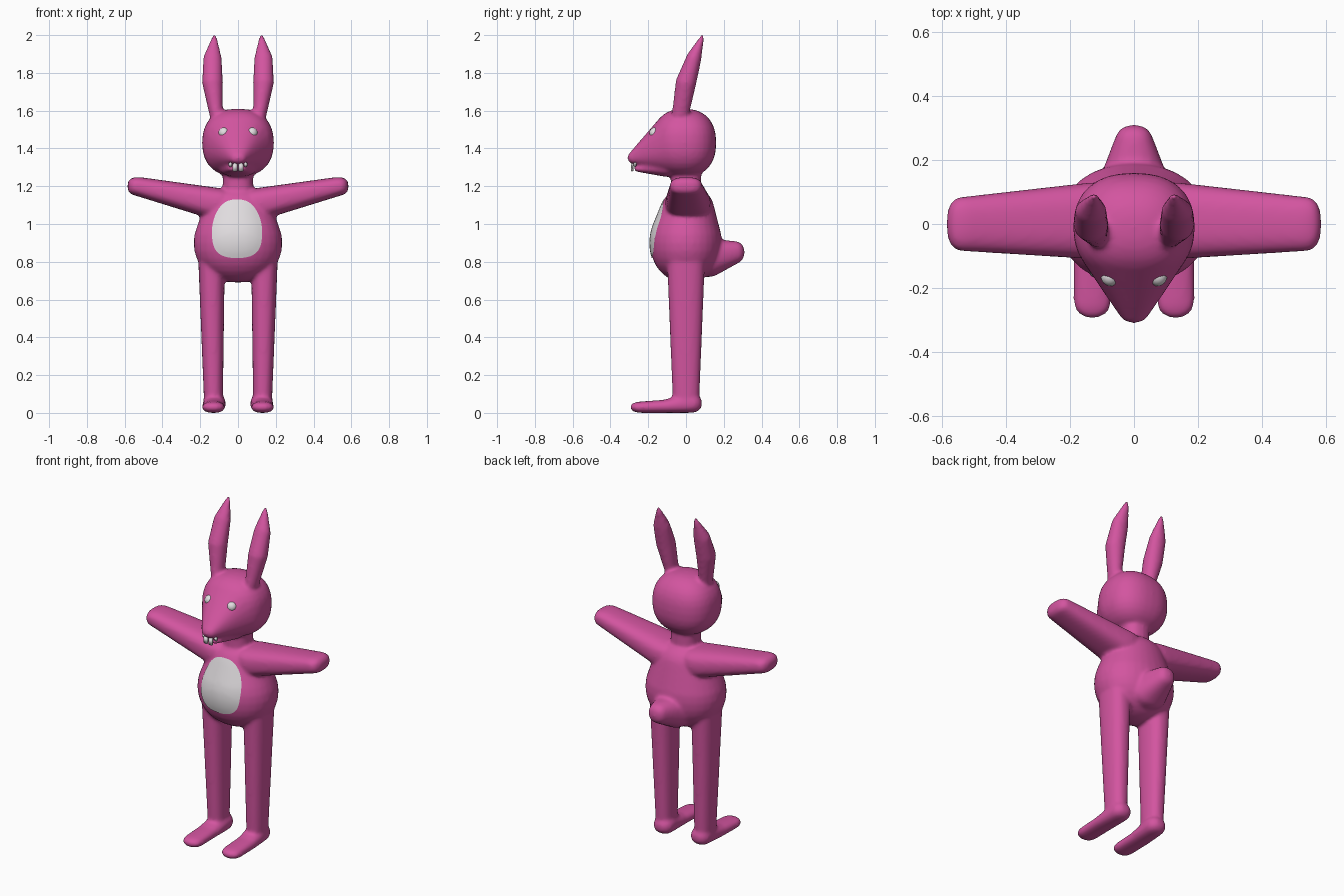
import bpy, bmesh
from math import sin, cos, pi
from mathutils import Vector
from mathutils.bvhtree import BVHTree

if "Cube" in bpy.data.objects:
    bpy.data.objects.remove(bpy.data.objects["Cube"])


def material(name, *color):
    mat = bpy.data.materials.new(name)
    mat.use_nodes = True
    mat.diffuse_color = (*color, 1)
    shader = mat.node_tree.nodes["Principled BSDF"]
    shader.inputs["Base Color"].default_value = (*color, 1)
    return mat


pink = material("pink fur", 0.65, 0.09, 0.35)
white = material("off white", 0.75, 0.72, 0.74)


def make_object(name, bm, mat, location=(0, 0, 0)):
    mesh = bpy.data.meshes.new(name)
    bm.to_mesh(mesh)
    bm.free()
    mesh.materials.append(mat)
    mesh.shade_smooth()
    ob = bpy.data.objects.new(name, mesh)
    ob.location = location
    bpy.context.collection.objects.link(ob)
    return ob


def signed_power(value, exponent):
    return abs(value) ** exponent * (1 if value >= 0 else -1)


def ball(centre, radii, boxy, segments=32):
    """Points on an ellipsoid; a lower boxy value makes it squarer."""
    points = []
    for i in range(segments // 2 + 1):
        for k in range(segments):
            lat = pi * i / (segments // 2) - pi / 2
            lon = 2 * pi * k / segments
            unit = (cos(lat) * cos(lon), cos(lat) * sin(lon), sin(lat))
            points.append([c + r * signed_power(u, boxy)
                           for c, r, u in zip(centre, radii, unit)])
    return points


def limb(skin_mesh, *balls, side=1, boxy=0.85):
    """Stretch a rounded skin over each neighbouring pair of balls."""
    for first, second in zip(balls, balls[1:]):
        points = ball(*first, boxy) + ball(*second, boxy)
        bm = bmesh.new()
        for x, y, z in points:
            bm.verts.new((x * side, y, z))
        bmesh.ops.remove_doubles(bm, verts=bm.verts[:], dist=0.0001)
        bmesh.ops.convex_hull(bm, input=bm.verts[:])
        loose = [v for v in bm.verts if not v.link_faces]
        bmesh.ops.delete(bm, geom=loose, context='VERTS')
        bmesh.ops.recalc_face_normals(bm, faces=bm.faces[:])
        piece = bpy.data.meshes.new("piece")
        bm.to_mesh(piece)
        bm.free()
        skin_mesh.from_mesh(piece)
        bpy.data.meshes.remove(piece)


bm = bmesh.new()
# torso
limb(bm, ((0, 0, 0.9), (0.235, 0.19, 0.21)),
     ((0, 0.01, 1.07), (0.18, 0.14, 0.13)), boxy=0.95)
# neck
limb(bm, ((0, 0, 1.15), (0.08, 0.08, 0.1)),
     ((0, 0, 1.35), (0.08, 0.08, 0.1)))
# skull and snout
limb(bm, ((0, -0.01, 1.43), (0.19, 0.17, 0.18)),
     ((0, -0.26, 1.35), (0.05, 0.05, 0.035)))
# lower jaw
limb(bm, ((0, -0.1, 1.3), (0.1, 0.05, 0.05)),
     ((0, -0.24, 1.29), (0.05, 0.035, 0.015)))
# tail
limb(bm, ((0, 0.12, 0.82), (0.11, 0.08, 0.1)),
     ((0, 0.25, 0.85), (0.06, 0.06, 0.06)))

for side in (-1, 1):
    # arm
    limb(bm, ((0.12, 0.01, 1.11), (0.1, 0.12, 0.08)),
         ((0.53, 0, 1.2), (0.055, 0.085, 0.048)), side=side, boxy=0.75)
    # leg
    limb(bm, ((0.14, 0, 0.8), (0.07, 0.1, 0.1)),
         ((0.13, 0, 0.06), (0.05, 0.07, 0.05)), side=side)
    # foot
    limb(bm, ((0.125, 0.02, 0.05), (0.06, 0.065, 0.05)),
         ((0.13, -0.1, 0.035), (0.06, 0.06, 0.035)),
         ((0.13, -0.23, 0.03), (0.06, 0.065, 0.03)), side=side)
    # ear
    limb(bm, ((0.115, -0.03, 1.58), (0.035, 0.045, 0.05)),
         ((0.135, 0, 1.75), (0.055, 0.055, 0.05)),
         ((0.135, 0.04, 1.87), (0.05, 0.04, 0.05)),
         ((0.125, 0.085, 1.98), (0.015, 0.01, 0.025)), side=side, boxy=1)
body = make_object("body", bm, pink)

# fuse the body parts into one soft skin
fuse = body.modifiers.new("fuse", 'REMESH')
fuse.mode = 'VOXEL'
fuse.voxel_size = 0.01
fuse.use_smooth_shade = True
soften = body.modifiers.new("soften", 'SMOOTH')
soften.iterations = 8
bpy.context.view_layer.update()
skin = BVHTree.FromObject(body, bpy.context.evaluated_depsgraph_get())

# belly patch laid over the front of the torso
bm = bmesh.new()
count, layers = 40, 8
rings = []
for layer in range(1, layers + 1):
    ring = []
    for k in range(count):
        angle = 2 * pi * k / count
        height = signed_power(sin(angle), 0.95 if sin(angle) > 0 else 0.6)
        width = signed_power(cos(angle), 0.75) * (1 - max(height, 0) / 8)
        x = 0.133 * width * layer / layers
        z = 0.975 + 0.155 * height * layer / layers
        hit = skin.ray_cast(Vector((x - 0.005, -1, z)), Vector((0, 1, 0)))[0]
        ring.append(bm.verts.new(hit - Vector((0, 0.005, 0))))
    rings.append(ring)
bm.faces.new(rings[0])
for inner, outer in zip(rings, rings[1:]):
    for k in range(count):
        after = (k + 1) % count
        bm.faces.new((inner[k], outer[k], outer[after], inner[after]))
make_object("belly_patch", bm, white)


def tooth(name, location, size):
    bm = bmesh.new()
    bmesh.ops.create_cube(bm, size=1)
    bmesh.ops.scale(bm, vec=size, verts=bm.verts[:])
    bmesh.ops.bevel(bm, geom=bm.edges[:], offset=0.004, segments=2, affect='EDGES')
    make_object(name, bm, white, location)


# eyes and teeth
for side, label in ((-1, "right"), (1, "left")):
    bm = bmesh.new()
    bmesh.ops.create_uvsphere(bm, u_segments=24, v_segments=14, radius=0.029)
    make_object(label + "_eye", bm, white, (side * 0.074, -0.165, 1.482))
    tooth(label + "_front_tooth", (side * 0.016, -0.285, 1.3), (0.026, 0.014, 0.045))
    tooth(label + "_side_tooth", (side * 0.04, -0.27, 1.315), (0.018, 0.014, 0.024))
